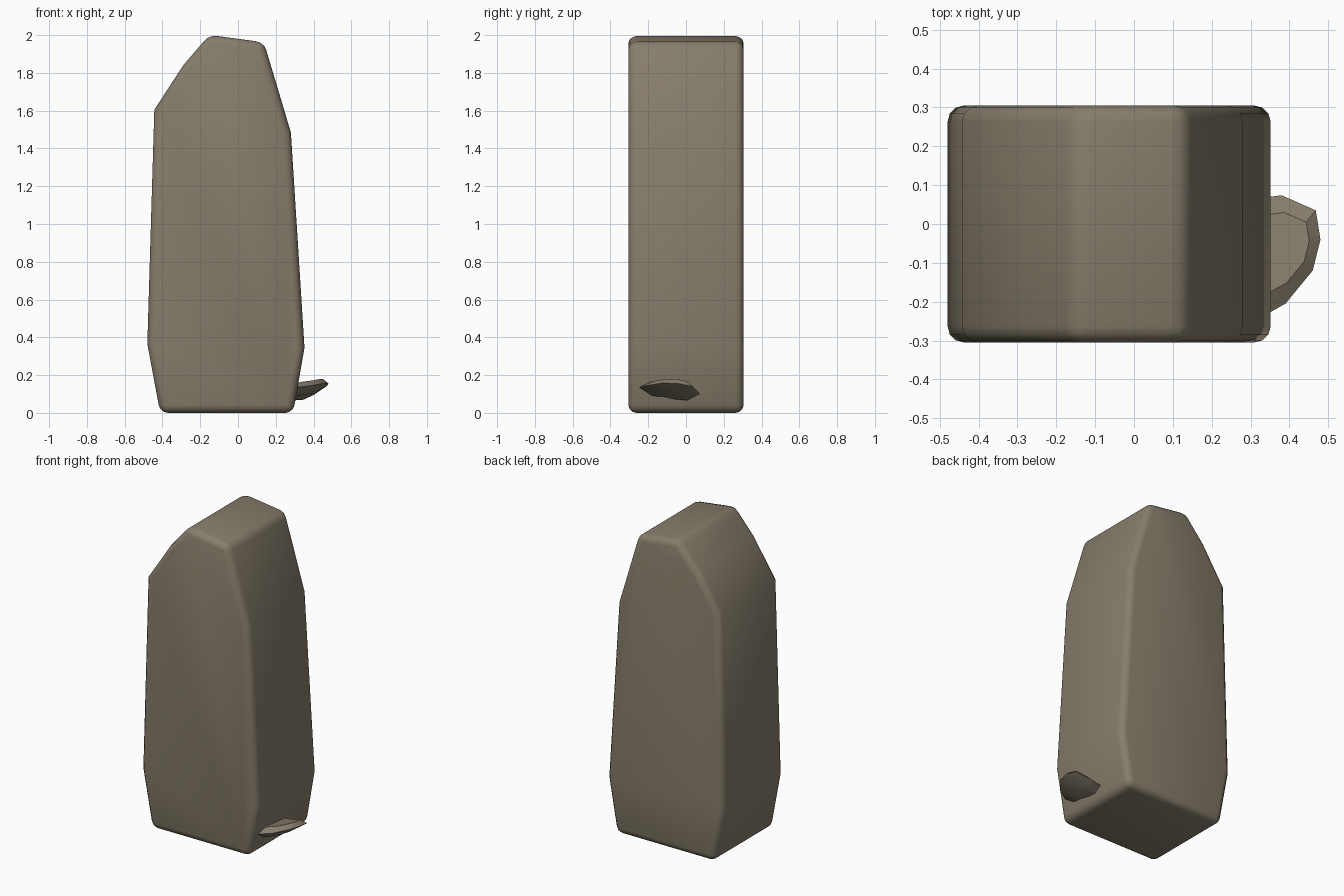
import bpy, bmesh
from mathutils import Vector

if "Cube" in bpy.data.objects:
    bpy.data.objects.remove(bpy.data.objects["Cube"])

stone = bpy.data.materials.new("grey_brown_stone")
stone.diffuse_color = (0.24, 0.205, 0.147, 1)
stone.use_nodes = True
stone.node_tree.nodes["Principled BSDF"].inputs["Base Color"].default_value = stone.diffuse_color


def make_object(name, bm, angle):
    bmesh.ops.recalc_face_normals(bm, faces=bm.faces)
    mesh = bpy.data.meshes.new(name)
    bm.to_mesh(mesh)
    bm.free()
    mesh.materials.append(stone)
    obj = bpy.data.objects.new(name, mesh)
    bpy.context.collection.objects.link(obj)
    bpy.ops.object.select_all(action='DESELECT')
    obj.select_set(True)
    bpy.context.view_layer.objects.active = obj
    bpy.ops.object.shade_smooth_by_angle(angle=angle)
    return obj


def loft(bm, rings):
    loops = [[bm.verts.new(p) for p in ring] for ring in rings]
    n = len(loops[0])
    for a, b in zip(loops, loops[1:]):
        for i in range(n):
            j = (i + 1) % n
            bm.faces.new((a[i], a[j], b[j], b[i]))
    bm.faces.new(loops[0])
    bm.faces.new(loops[-1])


# Standing slab: side profile lofted front to back, then rounded edges
profile = [(-0.412, 0.005), (0.292, 0.005), (0.352, 0.35), (0.28, 1.49),
           (0.137, 1.967), (-0.152, 2.006), (-0.29, 1.845),
           (-0.443, 1.61), (-0.48, 0.37)]
bm = bmesh.new()
loft(bm, [[(x, y, max(z - 0.005, 0)) for x, z in profile] for y in (-0.305, 0.305)])
sharp = [e for e in bm.edges]
bm.normal_update()
bmesh.ops.recalc_face_normals(bm, faces=bm.faces)
sharp = [e for e in bm.edges if e.calc_face_angle() > 0.7]
bmesh.ops.bevel(bm, geom=sharp, offset=0.042, segments=3, profile=0.5,
                affect='EDGES', clamp_overlap=True)
make_object("standing_slab", bm, 0.6)

# Small flat rock wedged into the right side near the base
rim = [Vector(p) for p in [
    (0.24, 0.055, 0.09), (0.38, 0.074, 0.10), (0.468, 0.035, 0.14),
    (0.48, -0.04, 0.155), (0.46, -0.12, 0.158), (0.39, -0.205, 0.145),
    (0.31, -0.25, 0.135), (0.22, -0.2, 0.11)]]
mid = sum(rim, Vector()) / len(rim)


def shrunk(scale, shift):
    return [mid + (p - mid) * scale + Vector(shift) for p in rim]


bm = bmesh.new()
loft(bm, [shrunk(0.6, (-0.03, 0, -0.042)), rim, shrunk(0.65, (0.01, 0.01, 0.032))])
bmesh.ops.triangulate(bm, faces=[f for f in bm.faces if len(f.verts) == 4])
make_object("side_rock", bm, 0.5)
